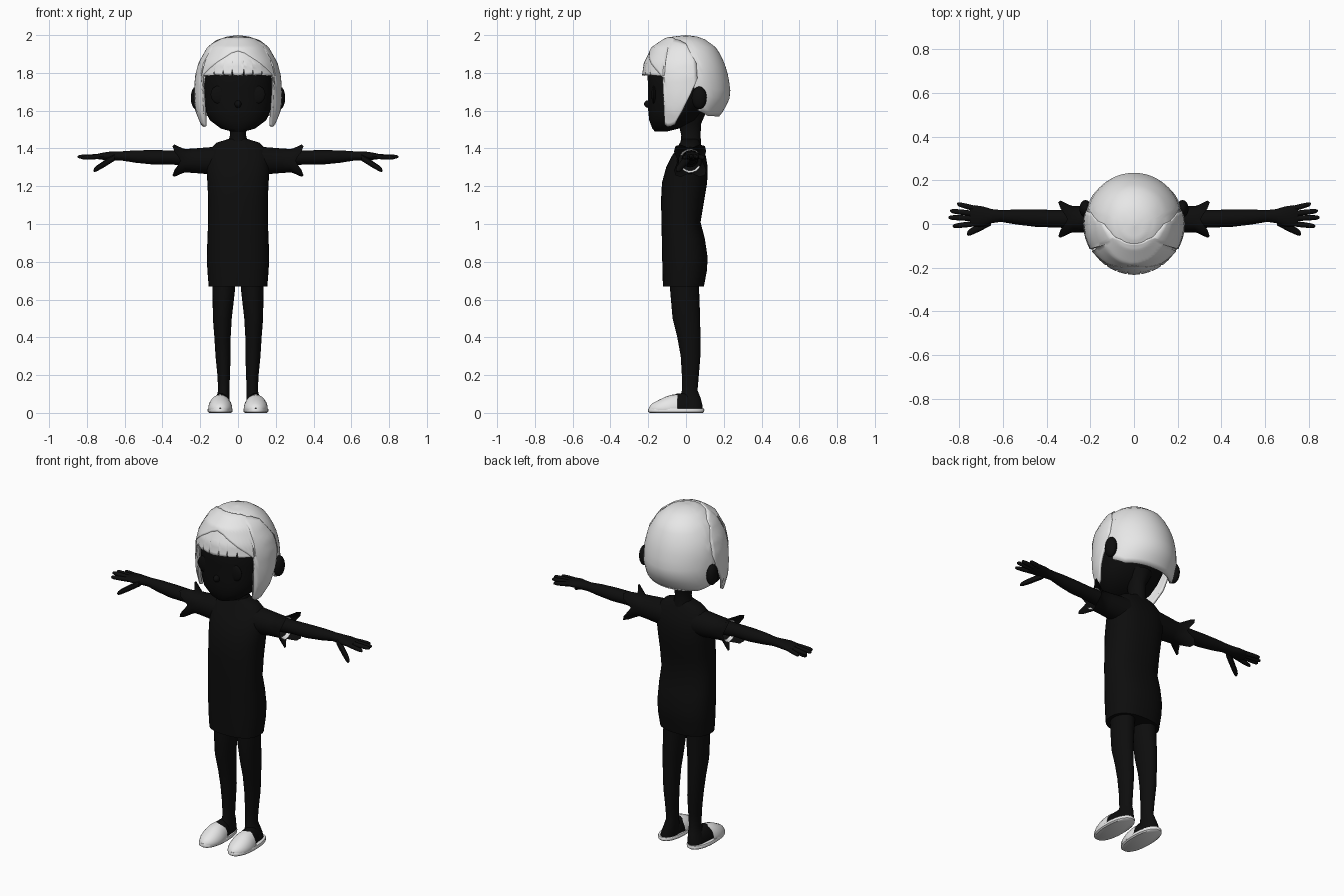
import bpy, bmesh, math
from mathutils import Vector

if "Cube" in bpy.data.objects:
    bpy.data.objects.remove(bpy.data.objects["Cube"])

def material(name, v):
    m = bpy.data.materials.new(name)
    m.diffuse_color = (v, v, v, 1)
    m.use_nodes = True
    m.node_tree.nodes["Principled BSDF"].inputs["Base Color"].default_value = m.diffuse_color
    return m

BLACK = material("soft black", 0.004)
WHITE = material("pale grey", 0.8)

def finish(name, bm, mat, recalc=True):
    bmesh.ops.remove_doubles(bm, verts=bm.verts, dist=0.0004)
    if recalc:
        bmesh.ops.recalc_face_normals(bm, faces=bm.faces)
    me = bpy.data.meshes.new(name)
    bm.to_mesh(me)
    bm.free()
    me.materials.append(mat)
    ob = bpy.data.objects.new(name, me)
    bpy.context.collection.objects.link(ob)
    return ob

def loft(name, rings, mat, axis='z', p=2.0, n=24, caps=True, zmin=-9, tweak=None, keep=None):
    """Skin elliptical rings (cx, cy, cz, ru, rv) stacked along an axis."""
    bm = bmesh.new()
    rows = []
    for k, (cx, cy, cz, ru, rv) in enumerate(rings):
        row = []
        for i in range(n):
            a = 2 * math.pi * i / n
            c, s = math.cos(a), math.sin(a)
            u = ru * math.copysign(abs(c) ** (2 / p), c)
            v = rv * math.copysign(abs(s) ** (2 / p), s)
            d = {'z': (u, v, 0), 'x': (0, u, v), 'y': (u, 0, v)}[axis]
            co = Vector((cx, cy, cz)) + Vector(d)
            if tweak and k == len(rings) - 1:
                co = tweak(co, a)
            co.z = max(co.z, zmin)
            row.append(bm.verts.new(co))
        rows.append(row)
    for r0, r1 in zip(rows, rows[1:]):
        for i in range(n):
            if keep is None or keep(2 * math.pi * (i + .5) / n):
                j = (i + 1) % n
                bm.faces.new((r0[i], r0[j], r1[j], r1[i]))
    if caps:
        bm.faces.new(rows[0])
        bm.faces.new(rows[-1])
    return finish(name, bm, mat)

def upright(name, secs, mat, p=2.0, n=32):
    """Loft from (z, half width, front y, back y)."""
    return loft(name, [(0, (f + b) / 2, z, w, (b - f) / 2) for z, w, f, b in secs], mat, 'z', p, n)

def ball(name, loc, scale, mat):
    bm = bmesh.new()
    bmesh.ops.create_uvsphere(bm, u_segments=20, v_segments=12, radius=1)
    for v in bm.verts:
        v.co = Vector(a * b + c for a, b, c in zip(v.co, scale, loc))
    return finish(name, bm, mat)

def lerp(table, x):
    if x <= table[0][0]:
        return table[0][1]
    for (x0, y0), (x1, y1) in zip(table, table[1:]):
        if x <= x1:
            return y0 + (y1 - y0) * (x - x0) / (x1 - x0)
    return table[-1][1]

# Hair envelope: z, half width, front depth, back depth
HAIR = [(2.0, 0, 0, 0), (1.992, .06, .07, .06), (1.975, .105, .115, .105), (1.93, .16, .18, .165),
        (1.85, .205, .22, .205), (1.78, .223, .23, .225), (1.68, .228, .23, .238),
        (1.6, .222, .23, .2), (1.55, .205, .23, .16), (1.5, .19, .225, .13)]
LEVEL = [(-h[0], i) for i, h in enumerate(HAIR)]

def hair(name, angles, upper, lower, scale, rows=16, thick=.014):
    """Curved patch of the hair envelope between two height curves over the angle from the front."""
    bm = bmesh.new()
    cols = []
    for t in angles:
        a = math.radians(t)
        s0, s1 = lerp(LEVEL, -lerp(upper, abs(t))), lerp(LEVEL, -lerp(lower, abs(t)))
        col = []
        for k in range(rows + 1):
            s = s0 + (s1 - s0) * k / rows
            z, w, f, b = (lerp([(i, h[c]) for i, h in enumerate(HAIR)], s) for c in range(4))
            y = -math.cos(a) * (f if math.cos(a) > 0 else b)
            co = Vector((w * math.sin(a), y, z - 1.7)) * scale
            col.append(bm.verts.new(co + Vector((0, 0, 1.7))))
        cols.append(col)
    for c0, c1 in zip(cols, cols[1:]):
        for k in range(rows):
            bm.faces.new((c0[k], c0[k + 1], c1[k + 1], c1[k]))
    ob = finish(name, bm, WHITE, False)
    m = ob.modifiers.new("thickness", 'SOLIDIFY')
    m.thickness, m.offset = thick, -1

# Back bob, front sweep with side locks, and notched fringe
hair("back_hair", [-180 + 5 * i for i in range(73)], [(0, 2.0)],
     [(0, 1.93), (55, 1.9), (70, 1.78), (90, 1.74), (104, 1.72), (109, 1.6), (130, 1.572), (180, 1.568)], 1.0)
half = [0, 6, 12, 18, 24, 30, 36, 42, 48, 54, 58, 61, 65, 70, 75, 80, 85, 90, 95, 100, 105]
hair("front_hair", [-t for t in half[:0:-1]] + half,
     [(0, 1.985), (45, 1.982), (75, 1.968), (90, 1.95), (105, 1.85)],
     [(0, 1.912), (12, 1.9), (30, 1.86), (48, 1.81), (58, 1.775), (61, 1.53), (66, 1.515), (75, 1.53),
      (85, 1.6), (95, 1.68), (105, 1.77)], 1.022)
fringe = [0, 4, 7, 8, 9, 14, 20, 21, 22, 28, 34, 35, 36, 44, 52, 60]
hair("fringe", [-t for t in fringe[:0:-1]] + fringe, [(0, 1.925), (30, 1.89), (60, 1.83)],
     [(0, 1.785), (7, 1.788), (8, 1.83), (9, 1.787), (20, 1.79), (21, 1.83), (22, 1.787),
      (34, 1.79), (35, 1.825), (36, 1.787), (60, 1.785)], 1.015, 8)

# Head, nose, neck
upright("head", [(1.49, .035, -.165, -.1), (1.505, .09, -.178, -.04), (1.55, .15, -.195, .05),
                 (1.6, .172, -.2, .09), (1.65, .183, -.2, .13), (1.72, .19, -.2, .155),
                 (1.8, .185, -.205, .17), (1.87, .16, -.17, .15), (1.92, .12, -.12, .11),
                 (1.95, .07, -.07, .07)], BLACK, 2.15)
ball("nose", (0, -.2, 1.635), (.018, .022, .02), BLACK)
upright("neck", [(1.42, .055, -.03, .08), (1.47, .043, -.025, .077), (1.53, .045, -.04, .08),
                 (1.6, .08, -.06, .11)], BLACK)

# Dress
upright("dress", [(.67, .155, -.122, .095), (.75, .162, -.125, .11), (.82, .165, -.126, .115),
                  (.92, .162, -.128, .1), (1.01, .158, -.13, .077), (1.13, .158, -.132, .097),
                  (1.22, .162, -.127, .112), (1.3, .168, -.105, .115), (1.36, .165, -.075, .105),
                  (1.4, .145, -.048, .088), (1.43, .115, -.032, .075), (1.45, .05, -.02, .065)], BLACK, 2.4)

for s, side in ((1, "left"), (-1, "right")):
    # Ears and eyes
    ball(side + "_ear", (s * .222, .07, 1.668), (.028, .04, .06), BLACK)
    ball(side + "_eye", (s * .1, -.171, 1.685), (.045, .012, .048), BLACK)

    # Sleeve with four flared points and a pale lining
    def flare(co, a):
        k = .5 - .5 * math.cos(4 * a)
        r = .064 + .046 * k
        return Vector((s * (.305 + .042 * k), .022 + r * math.cos(a), 1.335 + r * math.sin(a)))
    sleeve = [(s * x, .022, 1.335, ry, rz) for x, ry, rz in
              ((.1, .075, .075), (.17, .068, .07), (.23, .062, .065), (.28, .06, .062), (.3, .062, .064))]
    loft(side + "_sleeve", sleeve, BLACK, 'x', caps=False, tweak=flare)
    loft(side + "_sleeve_lining", [(s * .285, .022, 1.335, .05, .052), (s * .304, .022, 1.335, .061, .063)],
         WHITE, 'x', caps=False, keep=lambda a: abs(math.cos(a)) < .88)

    # Arm and palm
    loft(side + "_arm", [(s * x, y, z, ry, rz) for x, y, z, ry, rz in
         ((.2, .022, 1.345, .045, .045), (.36, .024, 1.353, .04, .037), (.45, .027, 1.353, .04, .038),
          (.54, .032, 1.357, .034, .033), (.61, .037, 1.36, .027, .025), (.65, .036, 1.36, .032, .025),
          (.69, .034, 1.36, .046, .022), (.73, .036, 1.358, .05, .017), (.75, .036, 1.357, .044, .012))],
         BLACK, 'x', n=20)
    # Fingers: base x, y, z to tip x, y, z
    for name, b, t in (("index_finger", (.725, .002, 1.357), (.83, -.01, 1.35)),
                       ("middle_finger", (.735, .026, 1.358), (.85, .03, 1.356)),
                       ("ring_finger", (.735, .048, 1.358), (.842, .06, 1.354)),
                       ("little_finger", (.725, .07, 1.357), (.81, .092, 1.35)),
                       ("thumb", (.655, .012, 1.352), (.765, -.045, 1.283))):
        b, t = Vector(b), Vector(t)
        r = .019 if name == "thumb" else .0125
        pts = [(b.lerp(t, f), r * k) for f, k in ((0, 1), (.5, 1), (.85, .85), (.96, .6), (1, .2))]
        loft(f"{side}_{name}", [(s * q.x, q.y, q.z, k, k) for q, k in pts], BLACK, 'x', n=10)

    # Leg, foot and slip-on shoe
    loft(side + "_leg", [(s * x, y, z, rx, ry) for z, x, y, rx, ry in
         ((.76, .075, -.008, .06, .078), (.66, .075, -.008, .06, .077), (.5, .083, .002, .05, .073),
          (.4, .082, .015, .043, .061), (.3, .079, .024, .04, .052), (.2, .076, .023, .033, .045),
          (.12, .075, .02, .03, .041), (.08, .08, .022, .035, .055), (.045, .087, .018, .042, .068),
          (.018, .09, .015, .045, .074))], BLACK)
    loft(side + "_foot", [(s * .09, y, .02, rx, rz) for y, rx, rz in
         ((-.14, .03, .035), (-.09, .05, .065), (-.045, .05, .083), (.0, .045, .085), (.05, .035, .05))],
         BLACK, 'y', zmin=.015)
    loft(side + "_shoe_sole", [(s * .095, -.052, z, rx, ry) for z, rx, ry in
         ((0, .058, .14), (.006, .065, .148), (.018, .066, .149), (.023, .063, .146))], WHITE, p=2.2, n=32)
    loft(side + "_shoe_toe", [(s * .094, y, .018, rx, rz) for y, rx, rz in
         ((-.045, .059, .08), (-.075, .064, .078), (-.11, .064, .067), (-.145, .056, .05), (-.175, .041, .034),
          (-.19, .026, .02), (-.197, .008, .008))], WHITE, 'y', caps=False, zmin=.012)

# Smooth shading with sharp creases kept
for ob in bpy.context.collection.objects:
    ob.select_set(True)
    bpy.context.view_layer.objects.active = ob
bpy.ops.object.shade_smooth_by_angle(angle=math.radians(40))
